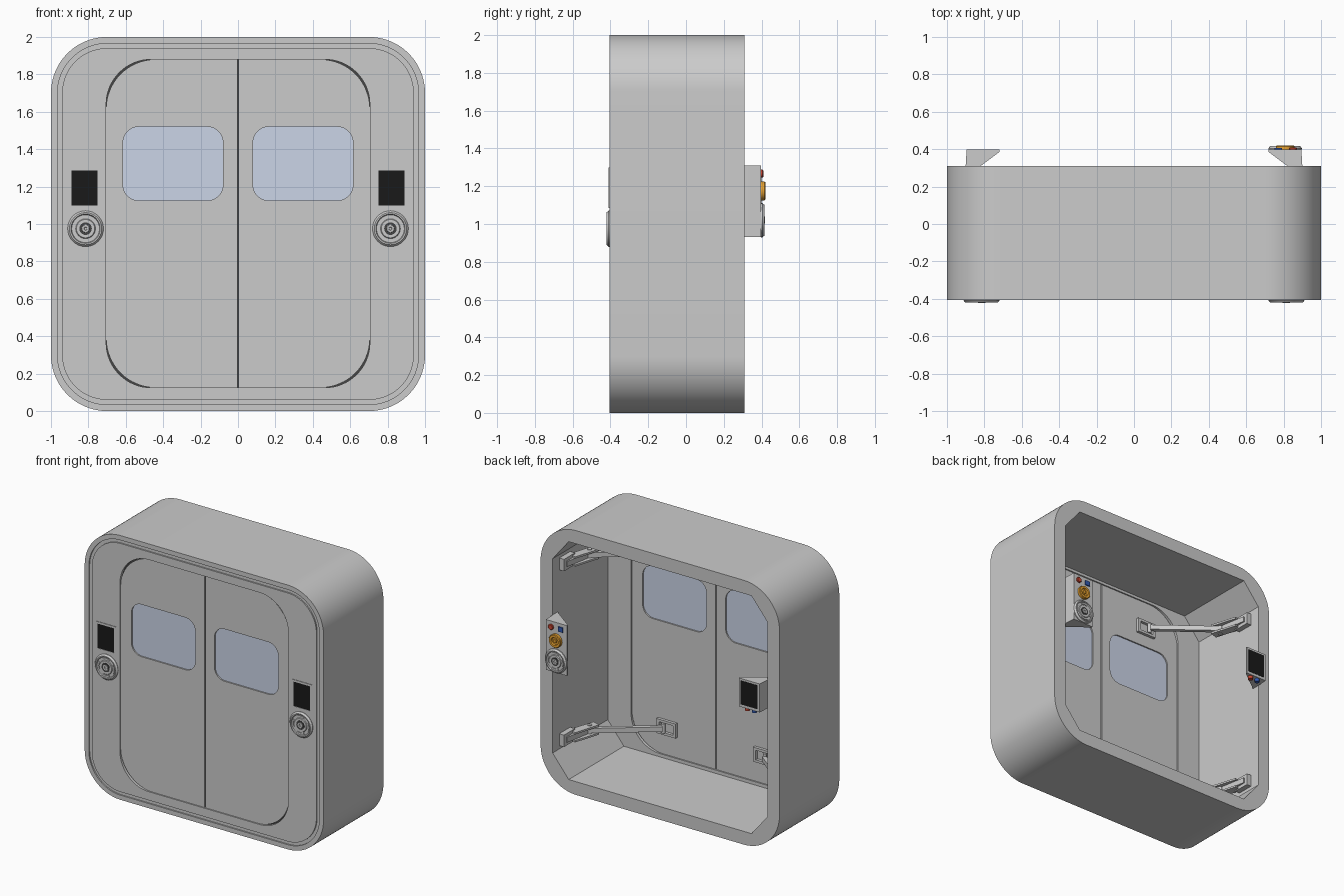
import bpy, bmesh, math
from mathutils import Matrix, Vector

if "Cube" in bpy.data.objects:
    bpy.data.objects.remove(bpy.data.objects["Cube"])

FRONT, BACK, INNER = -0.405, 0.31, -0.35


def material(name, rgb):
    m = bpy.data.materials.new(name)
    m.diffuse_color = (*rgb, 1)
    m.use_nodes = True
    m.node_tree.nodes["Principled BSDF"].inputs["Base Color"].default_value = m.diffuse_color
    return m


BLACK = material("black", (0.01, 0.01, 0.01))
DARK = material("dark_rubber", (0.06, 0.06, 0.06))
GLASS = material("glass", (0.6, 0.66, 0.8))
RED = material("red", (0.6, 0.06, 0.03))
BLUE = material("blue", (0.03, 0.1, 0.45))
ORANGE = material("orange", (0.8, 0.36, 0.03))


def add(name, bm, mat=None):
    bmesh.ops.remove_doubles(bm, verts=bm.verts, dist=1e-5)
    bmesh.ops.recalc_face_normals(bm, faces=bm.faces)
    me = bpy.data.meshes.new(name)
    bm.to_mesh(me)
    bm.free()
    ob = bpy.data.objects.new(name, me)
    bpy.context.collection.objects.link(ob)
    if mat:
        me.materials.append(mat)
    return ob


def rrect(x0, x1, z0, z1, r, n=12):
    """Rounded rectangle; r is one radius or four (from +x+z, counter-clockwise)."""
    rs = r if isinstance(r, (list, tuple)) else [r] * 4
    pts = []
    for k, (cx, cz, sx, sz) in enumerate([(x1, z1, -1, -1), (x0, z1, 1, -1), (x0, z0, 1, 1), (x1, z0, -1, 1)]):
        q = rs[k]
        for i in range(n + 1 if q else 1):
            a = math.pi / 2 * (k + i / n)
            pts.append((cx + sx * q + q * math.cos(a), cz + sz * q + q * math.sin(a)))
    return pts


def extrude(name, loops, a, b, mat=None, axis='Y'):
    """Filled outline (later loops are holes) extruded from a to b along the axis."""
    cu = bpy.data.curves.new(name, 'CURVE')
    cu.dimensions, cu.fill_mode, cu.extrude = '2D', 'BOTH', abs(b - a) / 2
    for pts in loops:
        sp = cu.splines.new('POLY')
        sp.points.add(len(pts) - 1)
        for p, (u, v) in zip(sp.points, pts):
            p.co = (u, v, 0, 1)
        sp.use_cyclic_u = True
    tmp = bpy.data.objects.new("tmp", cu)
    bpy.context.collection.objects.link(tmp)
    me = bpy.data.meshes.new_from_object(tmp.evaluated_get(bpy.context.evaluated_depsgraph_get()))
    bpy.data.objects.remove(tmp)
    bm = bmesh.new()
    bm.from_mesh(me)
    bpy.data.meshes.remove(me)
    mid = (a + b) / 2
    for v in bm.verts:
        u, w, d = v.co
        v.co = (u, mid + d, w) if axis == 'Y' else (u, w, mid + d)
    for p in bm.faces:
        p.material_index = 0
    return add(name, bm, mat)


def cut(ob, cutters):
    for c in cutters:
        m = ob.modifiers.new("cut", 'BOOLEAN')
        m.operation, m.solver, m.object = 'DIFFERENCE', 'EXACT', c
    me = bpy.data.meshes.new_from_object(ob.evaluated_get(bpy.context.evaluated_depsgraph_get()))
    ob.modifiers.clear()
    ob.data = me
    for c in cutters:
        bpy.data.objects.remove(c)


def lathe(name, x, y, z, d, profile, mat=None, n=32):
    """Turned part about the y direction, d = -1 faces front, +1 faces back."""
    bm = bmesh.new()
    rings = [[bm.verts.new((x + r * math.cos(t * math.tau / n), y + d * h, z + r * math.sin(t * math.tau / n)))
              for t in range(n)] for r, h in profile]
    for p, q in zip(rings, rings[1:]):
        for i in range(n):
            bm.faces.new((p[i], p[(i + 1) % n], q[(i + 1) % n], q[i]))
    return add(name, bm, mat)


def box(name, x0, x1, y0, y1, z0, z1, mat=None):
    bm = bmesh.new()
    bmesh.ops.create_cube(bm, size=1, matrix=Matrix.Translation(((x0 + x1) / 2, (y0 + y1) / 2, (z0 + z1) / 2))
                          @ Matrix.Diagonal((abs(x1 - x0), abs(y1 - y0), abs(z1 - z0), 1)))
    return add(name, bm, mat)


def beam(name, p0, p1, w, h):
    p0, p1 = Vector(p0), Vector(p1)
    d = p1 - p0
    bm = bmesh.new()
    bmesh.ops.create_cube(bm, size=1, matrix=Matrix.Translation((p0 + p1) / 2)
                          @ Matrix.Rotation(math.atan2(d.y, d.x), 4, 'Z') @ Matrix.Diagonal((d.length, w, h, 1)))
    return add(name, bm)


def pin(name, x, y, z, r, h, mat=None):
    bm = bmesh.new()
    bmesh.ops.create_cone(bm, cap_ends=True, segments=16, radius1=r, radius2=r, depth=h,
                          matrix=Matrix.Translation((x, y, z)))
    return add(name, bm, mat)


def dial(name, x, y, z, d, s):
    """Round lock handle: dished disc, four raised arcs, rubber ring and hub."""
    lathe(name, x, y, z, d, [(0.098 * s, -0.003), (0.098 * s, 0.004), (0.088 * s, 0.016), (0.08 * s, 0.016),
                             (0.076 * s, 0.008), (0.054 * s, 0.008), (0.05 * s, 0.013), (0, 0.013)])
    for k in range(4):
        ang = [math.pi / 2 * k + math.radians(-26 + 52 * i / 6) for i in range(7)]
        arc = [(x + 0.073 * s * math.cos(t), z + 0.073 * s * math.sin(t)) for t in ang]
        arc += [(x + 0.059 * s * math.cos(t), z + 0.059 * s * math.sin(t)) for t in reversed(ang)]
        extrude(name + "_grip", [arc], y + d * 0.006, y + d * 0.014)
    lathe(name + "_seal", x, y, z, d, [(0.034 * s, 0.01), (0.034 * s, 0.015), (0.022 * s, 0.015)], DARK)
    lathe(name + "_hub", x, y, z, d, [(0.022 * s, 0.01), (0.02 * s, 0.017), (0.009 * s, 0.017),
                                      (0.007 * s, 0.013), (0, 0.013)])


# Hollow body: rounded block, chamfered interior, door opening and front seal groove
body = extrude("airlock_body", [rrect(-1, 1, 0, 2, 0.3, 20)], FRONT, BACK)
cx, cz = 0.765, 0.735
octagon = [(0.9, 1 - cz), (0.9, 1 + cz), (cx, 1.9), (-cx, 1.9), (-0.9, 1 + cz), (-0.9, 1 - cz), (-cx, 0.1), (cx, 0.1)]
HX, Z0, Z1, HR = 0.705, 0.125, 1.88, 0.24
cut(body, [extrude("interior_cutter", [octagon], INNER, BACK + 0.1),
           extrude("door_cutter", [rrect(-HX, HX, Z0, Z1, HR, 16)], FRONT - 0.1, INNER + 0.05),
           extrude("groove_cutter", [rrect(-0.965, 0.965, 0.035, 1.965, 0.265, 20),
                                     rrect(-0.94, 0.94, 0.06, 1.94, 0.24, 20)], FRONT - 0.1, FRONT + 0.01)])

# Sliding doors with windows, and the rubber seal showing in the gaps
W = (0.08, 0.615, 1.125, 1.52)


def window(s, g):
    a, b = sorted((s * (W[0] - g), s * (W[1] + g)))
    return rrect(a, b, W[2] - g, W[3] + g, 0.085 + g)


for s, side in ((-1, "left"), (1, "right")):
    a, b = sorted((s * 0.004, s * HX))
    radii = [0.265, 0, 0, 0.265] if s > 0 else [0, 0.265, 0.265, 0]
    extrude(side + "_door", [rrect(a, b, Z0, Z1, radii, 16), window(s, 0)], -0.396, -0.36)
    extrude(side + "_window", [window(s, 0.003)], -0.386, -0.37, GLASS)
extrude("door_seal", [rrect(-HX - 0.005, HX + 0.005, Z0 - 0.005, Z1 + 0.005, HR, 16),
                      window(-1, 0.01), window(1, 0.01)], -0.383, -0.373, DARK)

# Front screens and dials
for s, side in ((-1, "left"), (1, "right")):
    x = s * 0.82
    extrude(side + "_screen_frame", [rrect(x - 0.084, x + 0.084, 1.085, 1.3, 0),
                                     rrect(x - 0.07, x + 0.07, 1.1, 1.285, 0)], FRONT + 0.005, FRONT - 0.004)
    box(side + "_screen", x - 0.07, x + 0.07, FRONT + 0.005, FRONT - 0.001, 1.1, 1.285, BLACK)
    dial(side + "_front_dial", s * 0.815, FRONT, 0.975, -1, 0.98)

# Wedge consoles on the inner side walls
for s, side, z0, z1 in ((-1, "left", 1.085, 1.3), (1, "right", 0.93, 1.31)):
    wedge = [(s * 0.9, 0.25), (s * 0.72, 0.385), (s * 0.72, 0.397), (s * 0.895, 0.397), (s * 0.9, 0.31)]
    extrude(side + "_console", [wedge], z0, z1, axis='Z')
box("console_screen", -0.878, -0.737, 0.39, 0.399, 1.105, 1.285, BLACK)
for x, m, nm in ((-0.775, RED, "red"), (-0.835, BLUE, "blue")):
    pin(nm + "_lower_button", x, 0.372, 1.077, 0.018, 0.03, m)
dial("console_dial", 0.808, 0.4, 1.02, 1, 0.92)
lathe("orange_knob", 0.808, 0.397, 1.175, 1, [(0.05, -0.002), (0.05, 0.018), (0.046, 0.023), (0.03, 0.023),
                                              (0.026, 0.012), (0.014, 0.012), (0.012, 0.02), (0, 0.02)], ORANGE)
lathe("red_button", 0.85, 0.397, 1.267, 1, [(0.021, -0.002), (0.021, 0.008), (0.017, 0.012), (0, 0.012)], RED, 20)
box("blue_button", 0.75, 0.79, 0.395, 0.405, 1.25, 1.286, BLUE)

# Four door arms: wall bracket with fork, long arm, framed door mount
for s in (-1, 1):
    for z, level in ((0.335, "lower"), (1.665, "upper")):
        nm = level + ("_right_" if s > 0 else "_left_")
        box(nm + "wall_bracket", s * 0.86, s * 0.902, 0.1, 0.23, z - 0.045, z + 0.045)
        beam(nm + "link", (s * 0.87, 0.2, z), (s * 0.835, 0.0, z), 0.035, 0.04)
        for dz in (-0.03, 0.03):
            beam(nm + "fork_plate", (s * 0.862, 0.13, z + dz), (s * 0.8, -0.07, z + dz), 0.065, 0.014)
        pin(nm + "fork_pin", s * 0.82, -0.02, z, 0.016, 0.085)
        beam(nm + "arm", (s * 0.825, -0.015, z), (s * 0.425, -0.325, z), 0.03, 0.036)
        x = s * 0.405
        extrude(nm + "door_mount", [rrect(x - 0.08, x + 0.08, z - 0.055, z + 0.055, 0),
                                    rrect(x - 0.058, x + 0.058, z - 0.036, z + 0.036, 0)], -0.363, -0.338)
        pin(nm + "door_pin", s * 0.425, -0.335, z, 0.014, 0.074)

# Smooth the curved surfaces while keeping hard edges
for ob in bpy.context.scene.objects:
    ob.select_set(True)
bpy.context.view_layer.objects.active = body
bpy.ops.object.shade_smooth_by_angle(angle=math.radians(30))
